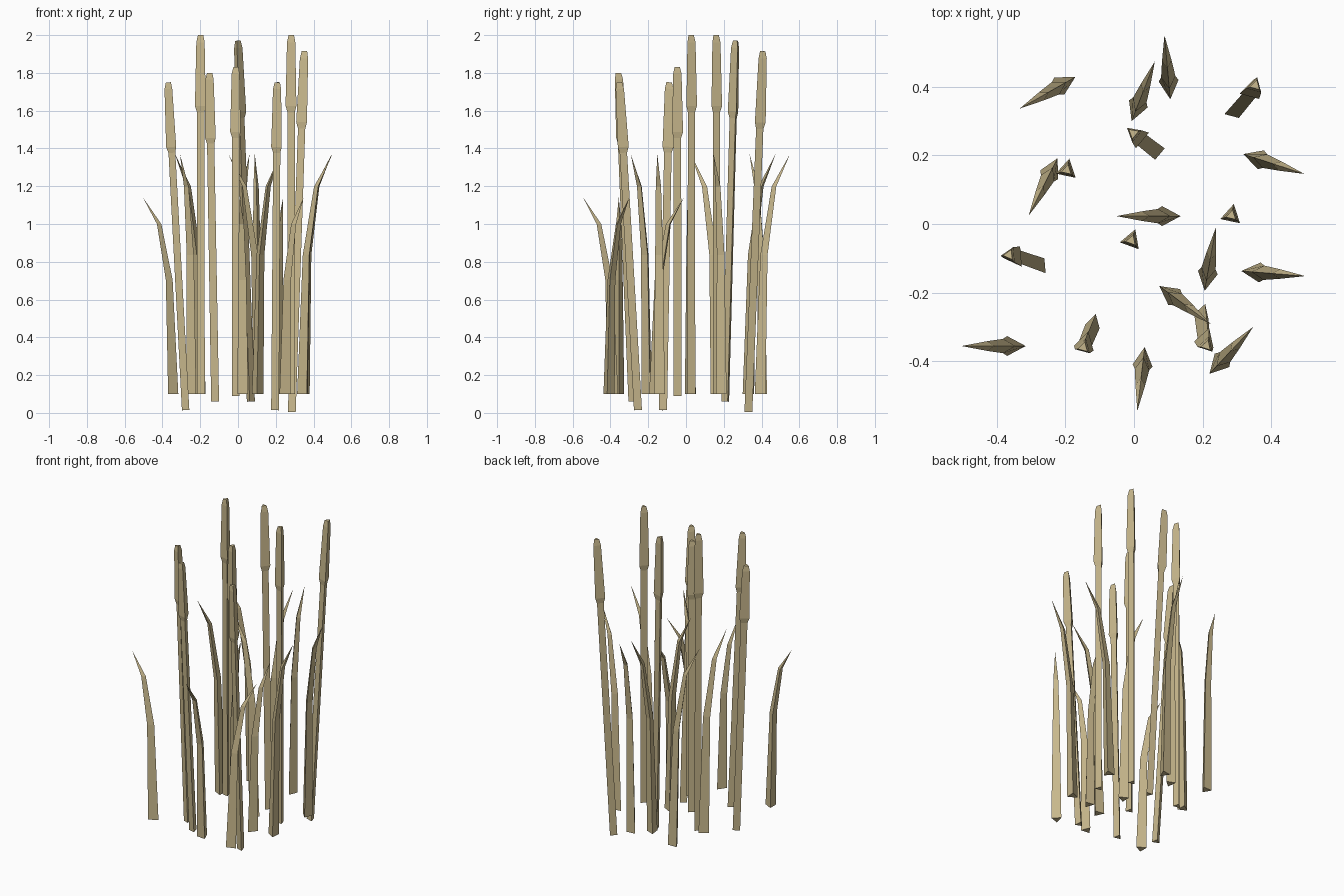
import bpy
import bmesh
from math import cos, sin, radians
from mathutils import Vector

cube = bpy.data.objects.get("Cube")
if cube:
    bpy.data.objects.remove(cube, do_unlink=True)

# One dry straw colour for everything
straw = bpy.data.materials.new("dry_straw")
straw.use_nodes = True
colour = (0.58, 0.48, 0.265, 1)
straw.diffuse_color = colour
straw.node_tree.nodes["Principled BSDF"].inputs["Base Color"].default_value = colour


def loft(name, rings):
    """Join three-sided rings into a closed, flat-shaded object."""
    bm = bmesh.new()
    loops = [[bm.verts.new(p) for p in ring] for ring in rings]
    for low, high in zip(loops, loops[1:]):
        for i in range(3):
            j = (i + 1) % 3
            if len(high) == 1:
                bm.faces.new((low[i], low[j], high[0]))
            else:
                bm.faces.new((low[i], low[j], high[j], high[i]))
    bm.faces.new(loops[0])
    if len(loops[-1]) == 3:
        bm.faces.new(loops[-1])
    bmesh.ops.recalc_face_normals(bm, faces=bm.faces)
    mesh = bpy.data.meshes.new(name)
    bm.to_mesh(mesh)
    bm.free()
    mesh.materials.append(straw)
    obj = bpy.data.objects.new(name, mesh)
    bpy.context.collection.objects.link(obj)
    return obj


# Reed: height fraction and radius, from stem foot to head tip
REED = [(0, 0.025), (0.785, 0.023), (0.803, 0.034), (0.98, 0.026), (1, 0.017)]


def reed(name, foot, tip, turn):
    foot, tip = Vector(foot), Vector(tip)
    tilt = Vector((0, 0, 1)).rotation_difference(tip - foot)
    rings = []
    for t, r in REED:
        centre = foot.lerp(tip, t)
        angles = [radians(turn + 120 * k) for k in range(3)]
        rings.append([centre + tilt @ Vector((r * cos(a), r * sin(a), 0)) for a in angles])
    return loft(name, rings)


# Leaf: height fraction, ridge offset, flat side offset, half width
LEAF = [(0, 0, 0.054, 0.029), (0.58, 0.03, 0.066, 0.021), (0.865, 0.09, 0.113, 0.014)]
LEAF_FOOT, LEAF_REACH = 0.1, 0.187


def leaf(name, back, tip, top):
    back, tip = Vector((*back, LEAF_FOOT)), Vector((*tip, LEAF_FOOT))
    out = (tip - back).normalized()
    side = Vector((-out.y, out.x, 0))
    height = top - LEAF_FOOT
    rings = []
    for t, ridge, flat, half in LEAF:
        base = back + Vector((0, 0, t * height))
        rings.append([base + out * ridge, base + out * flat + side * half,
                      base + out * flat - side * half])
    rings.append([back + out * LEAF_REACH + Vector((0, 0, height))])
    return loft(name, rings)


# Reeds: foot, tip, turn
reeds = [
    ((-0.272, -0.123, 0.015), (-0.365, -0.09, 1.75), 65),
    ((-0.194, 0.16, 0.1), (-0.196, 0.157, 2.0), 78),
    ((-0.118, -0.287, 0.06), (-0.148, -0.36, 1.8), 75),
    ((0.066, 0.212, 0.06), (-0.002, 0.265, 1.97), 20),
    ((-0.008, -0.046, 0.09), (-0.008, -0.048, 1.83), 70),
    ((0.2, -0.257, 0.015), (0.211, -0.355, 1.75), 72),
    ((0.284, 0.025, 0.1), (0.284, 0.025, 2.0), 78),
    ((0.288, 0.327, 0.005), (0.354, 0.404, 1.915), 75),
]
for n, spec in enumerate(reeds, 1):
    reed(f"reed_{n}", *spec)

# Leaves: back of foot, tip, top height
TALL, SHORT = 1.37, 1.14
leaves = [
    ((-0.316, -0.356), (-0.503, -0.356), SHORT),
    ((-0.171, 0.429), (-0.331, 0.338), TALL),
    ((-0.007, 0.300), (0.060, 0.472), TALL),
    ((0.106, 0.364), (0.089, 0.548), TALL),
    ((0.319, 0.204), (0.497, 0.146), TALL),
    ((0.313, -0.137), (0.5, -0.152), TALL),
    ((0.206, -0.195), (0.238, -0.015), SHORT),
    ((0.136, 0.023), (-0.051, 0.023), TALL),
    ((-0.223, 0.192), (-0.305, 0.029), TALL),
    ((0.074, -0.181), (0.22, -0.289), TALL),
    ((0.22, -0.437), (0.345, -0.303), SHORT),
    ((0.031, -0.359), (0.01, -0.542), SHORT),
]
for n, spec in enumerate(leaves, 1):
    leaf(f"leaf_{n}", *spec)
